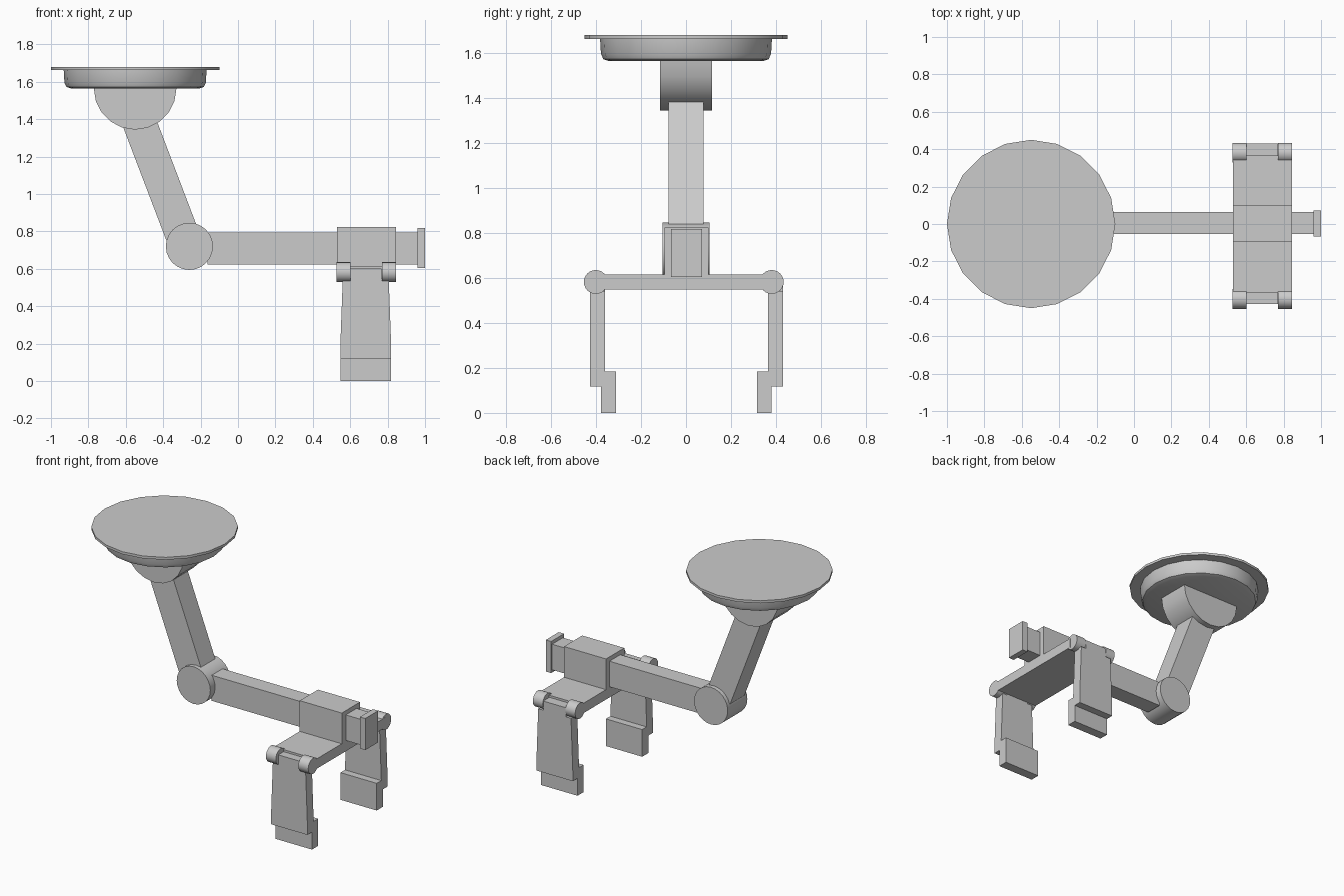
import bpy, bmesh, math
from mathutils import Vector

if "Cube" in bpy.data.objects:
    bpy.data.objects.remove(bpy.data.objects["Cube"])


def finish(name, bm, smooth=False):
    bmesh.ops.recalc_face_normals(bm, faces=bm.faces)
    me = bpy.data.meshes.new(name)
    bm.to_mesh(me)
    bm.free()
    if smooth:
        me.shade_smooth()
        me.set_sharp_from_angle(angle=math.radians(40))
    ob = bpy.data.objects.new(name, me)
    bpy.context.collection.objects.link(ob)
    return ob


def prism(name, outline, offset, smooth=False):
    """Extrude a closed planar outline along the offset vector."""
    bm = bmesh.new()
    face = bm.faces.new([bm.verts.new(p) for p in outline])
    ext = bmesh.ops.extrude_face_region(bm, geom=[face], use_keep_orig=True)
    moved = [v for v in ext["geom"] if isinstance(v, bmesh.types.BMVert)]
    bmesh.ops.translate(bm, verts=moved, vec=offset)
    return finish(name, bm, smooth)


def box(name, x, y, z):
    pts = [(x[0], y[0], z[0]), (x[1], y[0], z[0]), (x[1], y[1], z[0]), (x[0], y[1], z[0])]
    return prism(name, pts, (0, 0, z[1] - z[0]))


def lathe(name, centre_x, profile, n=20):
    """Capped turned shape about a vertical axis, profile is (radius, z)."""
    bm = bmesh.new()
    rings = [[bm.verts.new((centre_x + r * math.cos(2 * math.pi * i / n),
                            r * math.sin(2 * math.pi * i / n), z)) for i in range(n)]
             for r, z in profile]
    for a, b in zip(rings, rings[1:]):
        for i in range(n):
            j = (i + 1) % n
            bm.faces.new((a[i], a[j], b[j], b[i]))
    bm.faces.new(rings[0])
    bm.faces.new(rings[-1])
    return finish(name, bm, True)


# Ceiling mount: thin rim and rounded base
lathe("mount_rim", -0.55, [(0.45, 1.662), (0.45, 1.679)])
lathe("mount_base", -0.55, [(0.34, 1.563), (0.367, 1.572), (0.378, 1.595), (0.382, 1.665)])

# Half-round shoulder below the mount
arc = [math.pi + math.pi * i / 10 for i in range(11)]
prism("shoulder", [(-0.55 + 0.221 * math.cos(a), -0.115, 1.565 + 0.221 * math.sin(a)) for a in arc],
      (0, 0.23, 0), True)

# Sloping upper arm
top, low = Vector((-0.553, -0.077, 1.45)), Vector((-0.30, -0.077, 0.786))
d = (low - top).normalized()
side = Vector((-d.z, 0, d.x)) * 0.09
prism("upper_arm", [top + side, low + side, low - side, top - side], (0, 0.154, 0))

# Elbow drum
turn = [2 * math.pi * i / 24 for i in range(24)]
prism("elbow", [(-0.26 + 0.126 * math.cos(a), -0.105, 0.72 + 0.126 * math.sin(a)) for a in turn],
      (0, 0.21, 0), True)

# Horizontal rail, end stop and sliding carriage
box("rail", (-0.163, 0.965), (-0.053, 0.063), (0.622, 0.795))
box("rail_end_stop", (0.96, 1.0), (-0.066, 0.072), (0.603, 0.817))
box("carriage", (0.53, 0.845), (-0.096, 0.099), (0.60, 0.824))
box("gripper_crossbar", (0.53, 0.845), (-0.37, 0.365), (0.549, 0.616))

# Two gripper jaws: hinge y, finger y range, pad y range
jaws = {"front": (-0.401, (-0.427, -0.36), (-0.378, -0.312)),
        "back": (0.381, (0.364, 0.431), (0.315, 0.380))}
half = [(0.136, 0.118), (0.136, 0.19), (0.123, 0.54), (0.085, 0.54), (0.085, 0.602)]
cx = 0.683
for label, (hy, fy, py) in jaws.items():
    # Hinge knuckles
    for k, x0 in enumerate((0.527, 0.77)):
        prism(f"{label}_knuckle_{k + 1}",
              [(x0, hy + 0.053 * math.cos(a), 0.582 + 0.053 * math.sin(a)) for a in turn],
              (0.074, 0, 0), True)
    # Tapered finger with a neck between the knuckles
    outline = [(cx + x, fy[0], z) for x, z in half] + [(cx - x, fy[0], z) for x, z in reversed(half)]
    prism(f"{label}_finger", outline, (0, fy[1] - fy[0], 0))
    # Gripping pad at the tip
    box(f"{label}_pad", (cx - 0.136, cx + 0.136), py, (0, 0.184))
